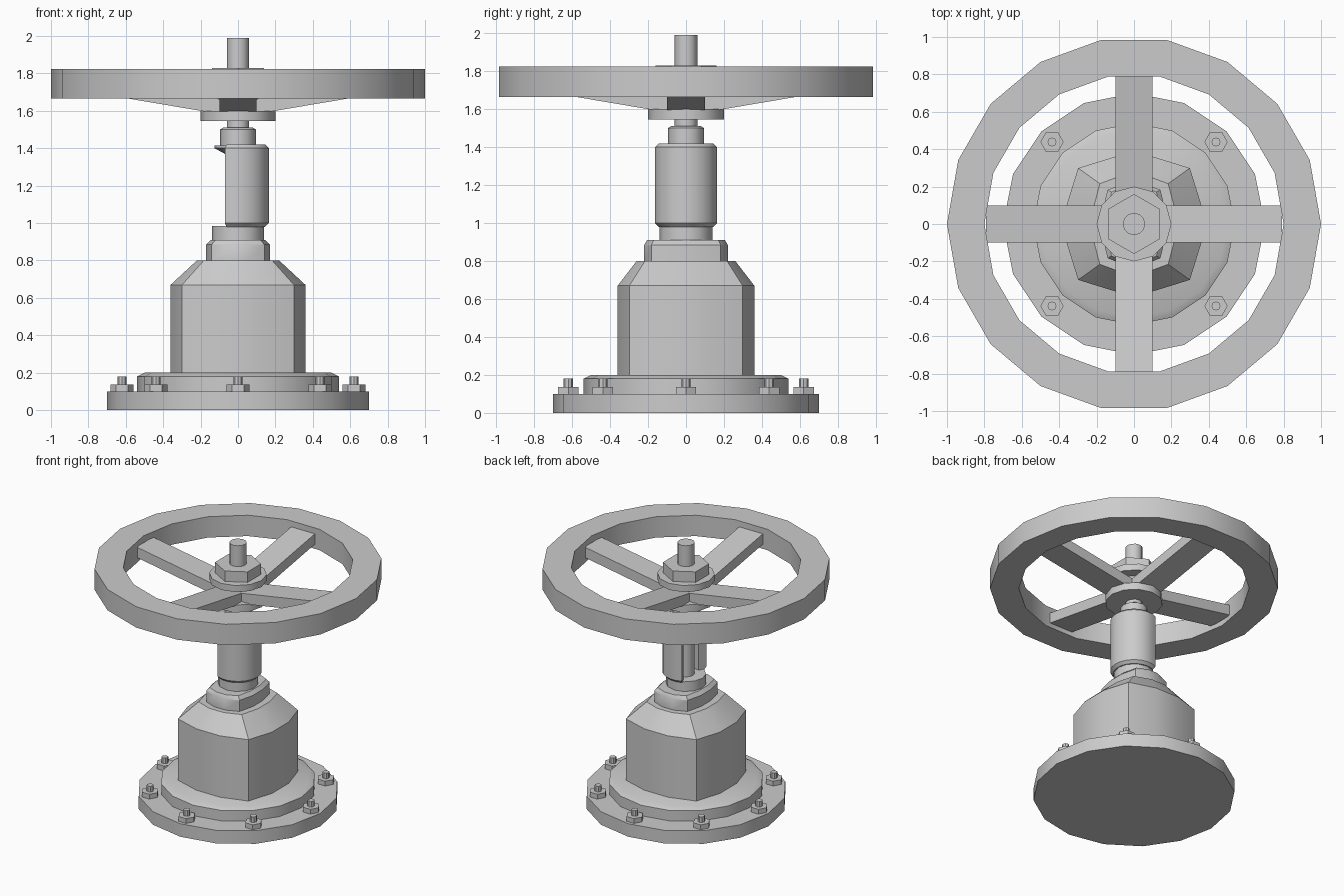
import bpy, bmesh
from math import sin, cos, pi, radians

cube = bpy.data.objects.get("Cube")
if cube:
    bpy.data.objects.remove(cube)

grey = bpy.data.materials.new("cast_grey")
grey.use_nodes = True
grey.diffuse_color = (0.6, 0.6, 0.6, 1)
grey.node_tree.nodes["Principled BSDF"].inputs["Base Color"].default_value = (0.6, 0.6, 0.6, 1)


def loft(name, rings, closed=False):
    """Skin a stack of equal-length outlines; cap the ends unless closed."""
    bm = bmesh.new()
    rows = [[bm.verts.new(p) for p in ring] for ring in rings]
    n = len(rows[0])
    pairs = list(zip(rows, rows[1:]))
    if closed:
        pairs.append((rows[-1], rows[0]))
    else:
        bm.faces.new(rows[0][::-1])
        bm.faces.new(rows[-1])
    for a, b in pairs:
        for i in range(n):
            j = (i + 1) % n
            bm.faces.new((a[i], a[j], b[j], b[i]))
    bmesh.ops.recalc_face_normals(bm, faces=bm.faces)
    mesh = bpy.data.meshes.new(name)
    bm.to_mesh(mesh)
    bm.free()
    mesh.materials.append(grey)
    obj = bpy.data.objects.new(name, mesh)
    bpy.context.collection.objects.link(obj)
    bpy.ops.object.select_all(action='DESELECT')
    obj.select_set(True)
    bpy.context.view_layer.objects.active = obj
    bpy.ops.object.shade_smooth_by_angle(angle=radians(35))
    return obj


def lathe(name, profile, sides, center=(0, 0), turn=0, closed=False):
    """Turn a list of (radius, z) points around a vertical axis."""
    angles = [turn + 2 * pi * i / sides for i in range(sides)]
    rings = [[(center[0] + r * cos(a), center[1] + r * sin(a), z) for a in angles]
             for r, z in profile]
    return loft(name, rings, closed)


def bowed_square(hx, hy, z):
    """Square outline with slightly bowed sides, given half widths."""
    quarter = [(1, -0.28), (1, 0.28), (0.83, 0.83)]
    points = []
    for _ in range(4):
        points += quarter
        quarter = [(-y, x) for x, y in quarter]
    return [(hx * x, hy * y, z) for x, y in points]


# Base flange and raised step
lathe("base_flange", [(0.7, 0), (0.7, 0.1)], 16)
lathe("base_step", [(0.54, 0.1), (0.54, 0.18), (0.5, 0.2)], 16)

# Ring of bolts
for k in range(8):
    a = k * pi / 4
    spot = (0.62 * cos(a), 0.62 * sin(a))
    lathe(f"bolt_nut_{k + 1}", [(0.062, 0.1), (0.062, 0.137)], 6, spot)
    lathe(f"bolt_stud_{k + 1}", [(0.024, 0.137), (0.024, 0.18)], 8, spot)

# Bonnet body with sloping shoulder, and the neck above it
loft("bonnet", [bowed_square(0.36, 0.36, 0.2), bowed_square(0.36, 0.36, 0.67),
                bowed_square(0.22, 0.26, 0.8)])
loft("neck_flange", [bowed_square(0.17, 0.22, 0.8), bowed_square(0.17, 0.22, 0.885),
                     bowed_square(0.145, 0.205, 0.91)])
lathe("neck_collar", [(0.14, 0.9), (0.14, 0.985)], 12)

# Column: a shell left open on its right side
arc = [radians(-115 + 230 * i / 14) for i in range(15)]


def shell_ring(r, z):
    outer = [(r * cos(a), r * sin(a), z) for a in arc]
    inner = [(0.1 * cos(a), 0.1 * sin(a), z) for a in reversed(arc)]
    return outer + inner


loft("column_shell", [shell_ring(r, z) for r, z in
                      [(0.145, 0.98), (0.165, 1.0), (0.165, 1.4), (0.145, 1.42)]])
lathe("column_cap", [(0.07, 1.37), (0.125, 1.4), (0.125, 1.415)], 12)
lathe("gland_collar", [(0.095, 1.41), (0.095, 1.5), (0.08, 1.51)], 12)

# Stem
lathe("stem", [(0.06, 0.95), (0.06, 1.99)], 12)

# Handwheel hub: two discs on a core, locked by a hex nut
lathe("hub_lower_disc", [(0.2, 1.545), (0.2, 1.6)], 12)
lathe("hub_core", [(0.115, 1.6), (0.115, 1.7)], 12)
lathe("hub_upper_disc", [(0.2, 1.7), (0.2, 1.75)], 12)
lathe("hub_nut", [(0.16, 1.75), (0.16, 1.83)], 6, turn=pi / 2)

# Spokes rise from the hub to the rim
for k, side in enumerate(("left", "back", "right", "front")):
    c, s = cos(k * pi / 2), sin(k * pi / 2)
    rings = []
    for r, z in ((0.08, 1.58), (0.79, 1.7)):
        section = [(-0.1, z), (0.1, z), (0.1, z + 0.08), (-0.1, z + 0.08)]
        rings.append([(r * c - w * s, r * s + w * c, h) for w, h in section])
    loft(f"spoke_{side}", rings)

# Rim
lathe("wheel_rim", [(1, 1.665), (1, 1.825), (0.8, 1.825), (0.8, 1.665)], 18, closed=True)
